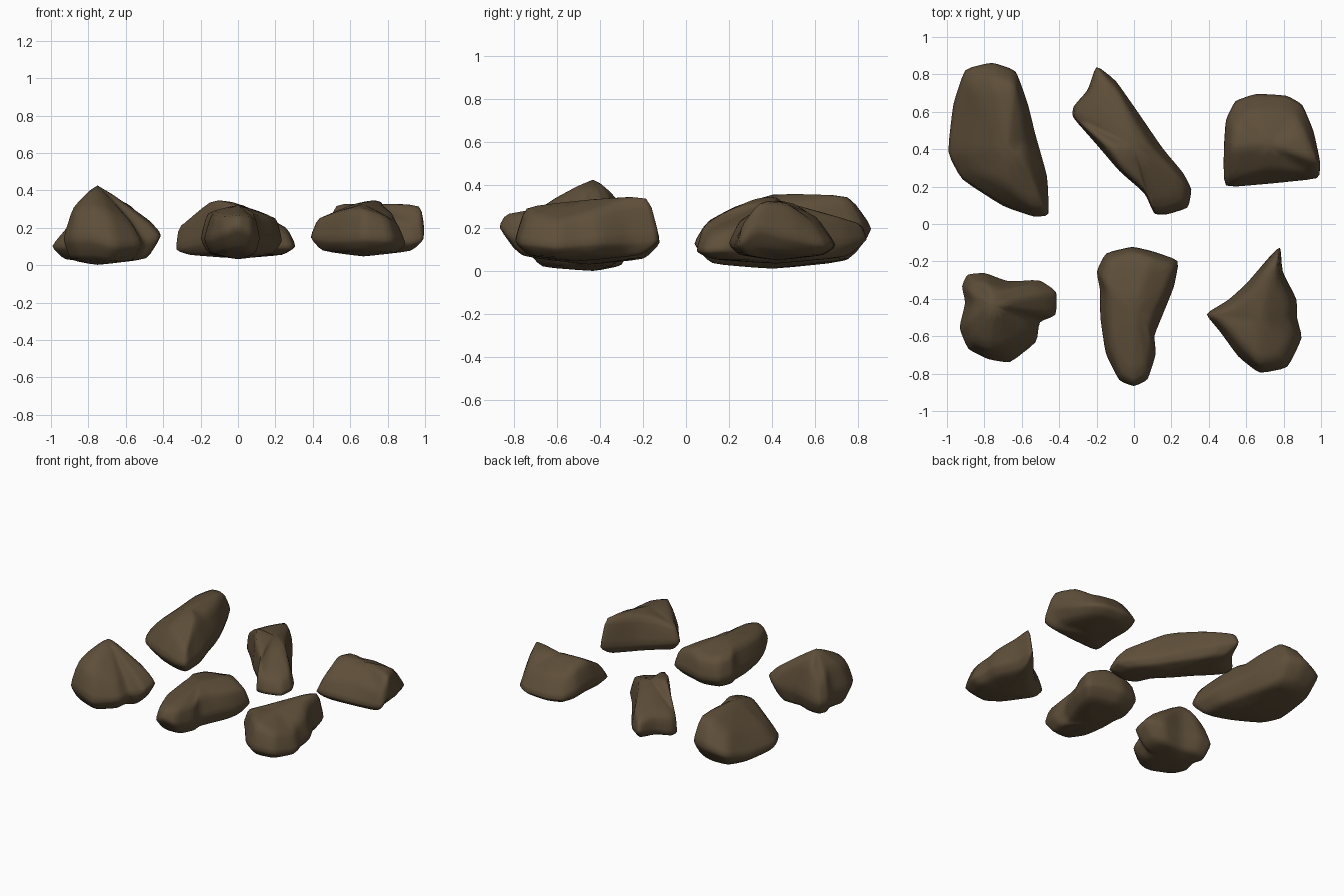
import bpy, bmesh

stone = bpy.data.materials.new("brown_stone")
stone.diffuse_color = (0.112, 0.077, 0.041, 1)


def rock(name, crown, base_z, outline):
    """Loft a boulder: base ring, widest ring, shoulder ring, crown.
    Each outline point: x, y, rim height, shoulder height, shoulder inset."""
    cx, cy, cz = crown
    bm = bmesh.new()

    def ring(points):
        return [bm.verts.new(p) for p in points]

    def inset(p, t, z):
        return (p[0] + (cx - p[0]) * t, p[1] + (cy - p[1]) * t, z)

    n = len(outline)
    base = ring([inset(p, 0.22, base_z + 0.02 + 0.25 * max(0, p[2] - 0.1)) for p in outline])
    rim = ring([p[:3] for p in outline])
    shoulder = ring([inset(p, p[4], p[3]) for p in outline])
    top = bm.verts.new(crown)
    bottom = bm.verts.new((cx, cy, base_z))
    for i in range(n):
        j = (i + 1) % n
        bm.faces.new((base[i], base[j], rim[j], rim[i]))
        bm.faces.new((rim[i], rim[j], shoulder[j], shoulder[i]))
        bm.faces.new((shoulder[i], shoulder[j], top))
        bm.faces.new((base[j], base[i], bottom))
    bmesh.ops.recalc_face_normals(bm, faces=bm.faces)
    # Semi-sharp creases keep the chiselled silhouette
    crease = bm.edges.layers.float.new("crease_edge")
    for e in bm.edges:
        e[crease] = 0.43
    for f in bm.faces:
        f.smooth = True
    me = bpy.data.meshes.new(name)
    bm.to_mesh(me)
    bm.free()
    me.materials.append(stone)
    ob = bpy.data.objects.new(name, me)
    bpy.context.collection.objects.link(ob)
    mod = ob.modifiers.new("soften", "SUBSURF")
    mod.levels = mod.render_levels = 2


# Large boulder, back left
rock("back_left_rock", (-.68, .4, .365), .01, [
    (-.76, .875, .2, .345, .22), (-.91, .84, .16, .28, .25), (-.975, .65, .11, .25, .35),
    (-1.005, .38, .1, .21, .3), (-.93, .235, .1, .21, .3), (-.7, .085, .13, .3, .4),
    (-.53, .03, .13, .24, .2), (-.45, .04, .12, .22, .12), (-.455, .25, .13, .33, .55),
    (-.52, .47, .15, .3, .4), (-.565, .65, .16, .32, .25), (-.63, .83, .2, .355, .18)])

# Long slanted boulder, back middle
rock("back_middle_rock", (0, .42, .335), .035, [
    (-.205, .855, .15, .22, .06), (-.1, .775, .13, .25, .18), (.02, .605, .12, .28, .35),
    (.16, .4, .1, .29, .4), (.27, .27, .1, .24, .3), (.315, .18, .1, .2, .15),
    (.295, .08, .09, .18, .12), (.18, .045, .09, .19, .1), (.11, .045, .09, .23, .1),
    (.06, .16, .1, .29, .1), (-.08, .28, .12, .34, .12), (-.2, .42, .12, .355, .25),
    (-.335, .575, .08, .21, .05), (-.33, .63, .08, .22, .06), (-.25, .72, .12, .24, .06)])

# Wedge-shaped boulder, back right
rock("back_right_rock", (.72, .42, .335), .05, [
    (.475, .19, .13, .23, .2), (.73, .21, .12, .26, .4), (.995, .24, .12, .22, .1),
    (1, .33, .2, .325, .07), (.965, .5, .15, .315, .2), (.905, .645, .12, .24, .25),
    (.82, .695, .12, .25, .35), (.65, .705, .12, .26, .35), (.535, .665, .12, .26, .3),
    (.485, .56, .14, .31, .22), (.475, .4, .17, .33, .18)])

# Peaked lumpy boulder, front left
rock("front_left_rock", (-.755, -.43, .44), 0, [
    (-.94, -.56, .14, .31, .3), (-.905, -.42, .14, .33, .35), (-.925, -.33, .12, .28, .25),
    (-.895, -.265, .12, .26, .25), (-.8, -.255, .14, .35, .4), (-.67, -.305, .14, .36, .4),
    (-.5, -.295, .15, .25, .2), (-.405, -.36, .17, .24, .18), (-.41, -.49, .15, .22, .18),
    (-.5, -.525, .12, .24, .3), (-.515, -.635, .11, .22, .2), (-.66, -.75, .1, .28, .25),
    (-.78, -.73, .14, .31, .2), (-.89, -.675, .14, .29, .18)])

# Long tapering boulder, front middle
rock("front_middle_rock", (0, -.45, .325), .03, [
    (-.01, -.115, .13, .27, .1), (.1, -.14, .14, .3, .13), (.245, -.19, .13, .25, .12),
    (.22, -.33, .13, .26, .22), (.16, -.48, .14, .27, .3), (.11, -.6, .14, .28, .25),
    (.12, -.7, .14, .25, .18), (.075, -.84, .17, .26, .1), (0, -.875, .21, .27, .08),
    (-.08, -.845, .17, .26, .1), (-.155, -.7, .14, .27, .18), (-.185, -.5, .14, .28, .25),
    (-.185, -.35, .14, .29, .25), (-.205, -.25, .14, .28, .18), (-.155, -.15, .13, .27, .12)])

# Angular boulder, front right
rock("front_right_rock", (.67, -.52, .33), .045, [
    (.785, -.11, .14, .35, .13), (.72, -.175, .14, .35, .14), (.6, -.315, .13, .33, .25),
    (.5, -.405, .13, .3, .22), (.375, -.48, .15, .25, .15), (.455, -.575, .13, .28, .2),
    (.555, -.715, .13, .3, .25), (.67, -.805, .14, .3, .18), (.825, -.775, .13, .26, .18),
    (.905, -.61, .11, .23, .22), (.875, -.5, .12, .26, .22), (.875, -.4, .13, .28, .22),
    (.795, -.25, .13, .33, .15)])
